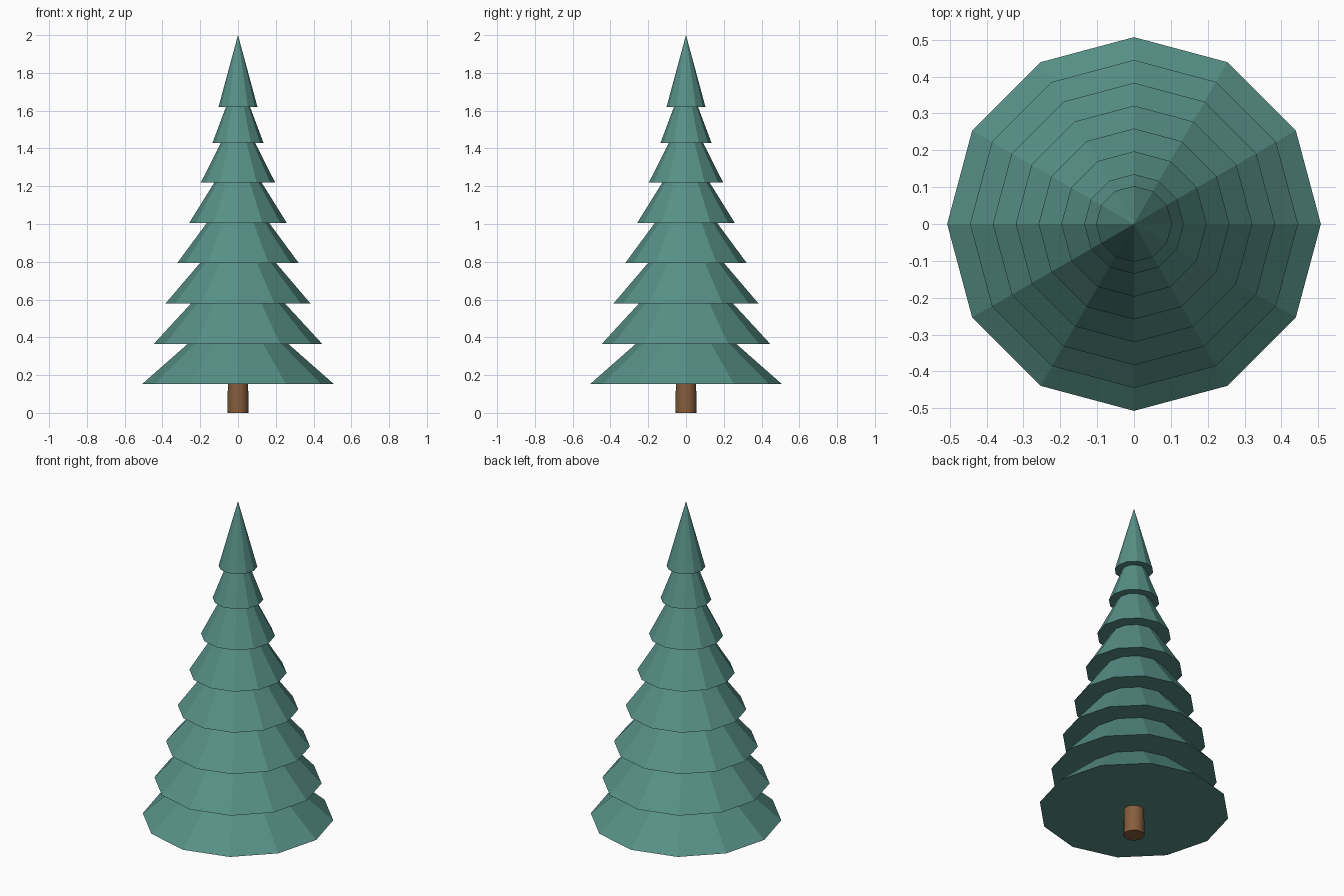
import bpy
from math import radians

cube = bpy.data.objects.get("Cube")
if cube:
    bpy.data.objects.remove(cube, do_unlink=True)


def make_material(name, color):
    mat = bpy.data.materials.new(name)
    mat.use_nodes = True
    mat.diffuse_color = color
    bsdf = mat.node_tree.nodes["Principled BSDF"]
    bsdf.inputs["Base Color"].default_value = color
    bsdf.inputs["Roughness"].default_value = 0.9
    return mat


def add_cone(name, sides, bottom_radius, top_radius, bottom, top, mat):
    bpy.ops.mesh.primitive_cone_add(
        vertices=sides, radius1=bottom_radius, radius2=top_radius,
        depth=top - bottom, location=(0, 0, (bottom + top) / 2))
    obj = bpy.context.object
    obj.name = name
    obj.data.materials.append(mat)
    return obj


needles = make_material("needle green", (0.095, 0.28, 0.24, 1))
bark = make_material("bark brown", (0.24, 0.11, 0.045, 1))

# Trunk
add_cone("trunk", 16, 0.056, 0.053, 0, 0.2, bark)
bpy.ops.object.shade_smooth_by_angle(angle=radians(40))

# Branch tiers from bottom to top: base height, base radius, tip height
tiers = [
    (0.153, 0.507, 0.60),
    (0.366, 0.445, 0.85),
    (0.580, 0.383, 1.03),
    (0.794, 0.321, 1.23),
    (1.005, 0.259, 1.42),
    (1.219, 0.197, 1.61),
    (1.430, 0.135, 1.79),
    (1.620, 0.103, 2.00),
]
for number, (base, radius, tip) in enumerate(tiers, 1):
    add_cone(f"branch_tier_{number}", 12, radius, 0, base, tip, needles)
